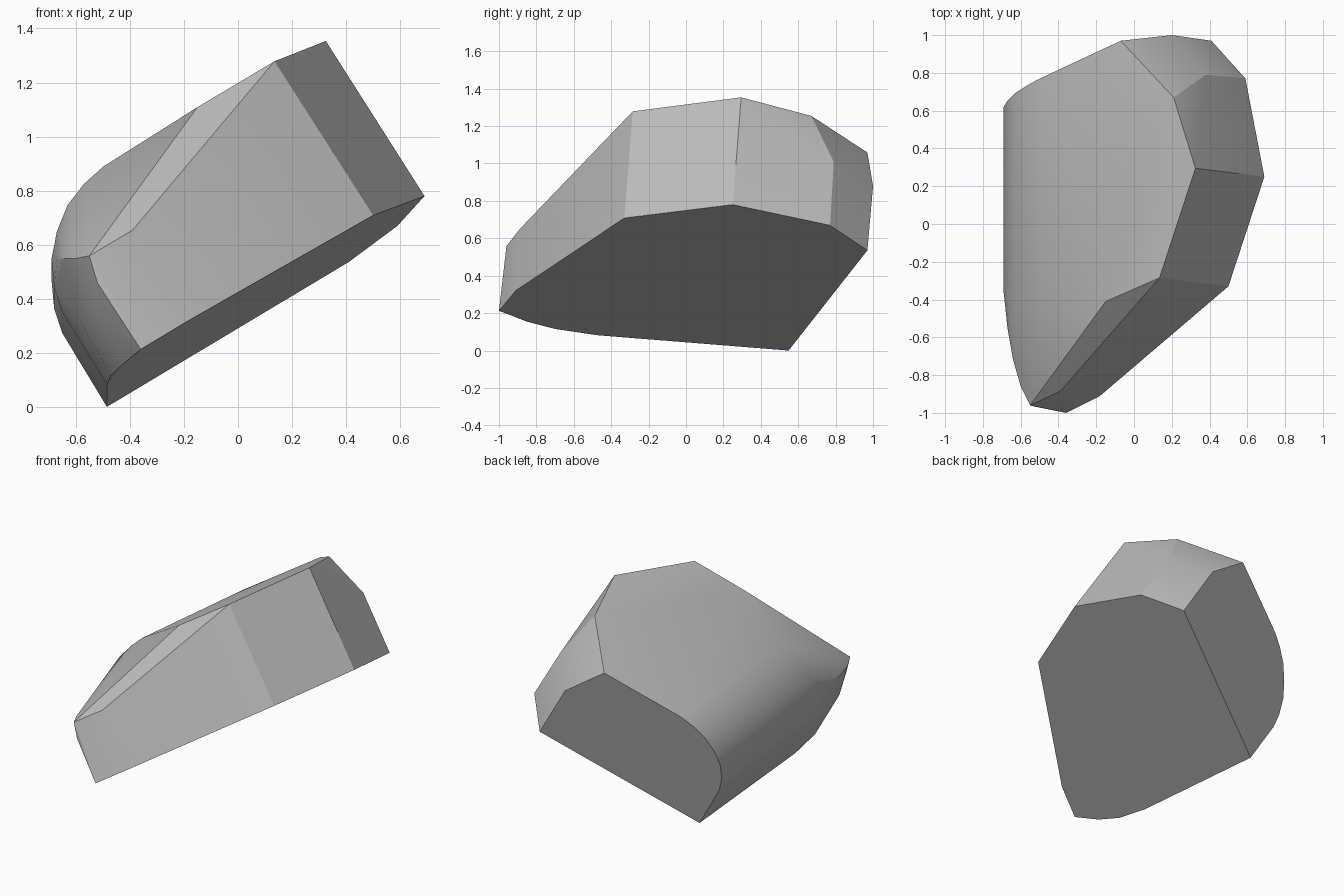
import bpy, bmesh, math

if "Cube" in bpy.data.objects:
    bpy.data.objects.remove(bpy.data.objects["Cube"], do_unlink=True)

# one stone grey
stone = bpy.data.materials.new("stone_grey")
stone.use_nodes = True
grey = (0.5, 0.5, 0.5, 1)
stone.diffuse_color = grey
stone.node_tree.nodes["Principled BSDF"].inputs["Base Color"].default_value = grey


def on_base(x, y):
    return (x, y, 0.645 * x - 0.088 * y + 0.358)


def on_top(x, y):
    return (x, y, 0.62 * x - 0.074 * y + 1.175)


# flat underside outline and flat top outline
corners = [on_base(x, y) for x, y in (
    (0.69, 0.25), (0.5, -0.33), (-0.18, -0.91), (-0.36, -1),
    (-0.43, -0.85), (-0.47, -0.7), (0.59, 0.77), (0.41, 0.97))]
corners += [on_top(x, y) for x, y in (
    (0.325, 0.295), (0.135, -0.285), (0.21, 0.67), (-0.07, 0.97))]

# chipped corners and rounded nose
corners += [(-0.15, -0.41, 1.11), (-0.39, -0.885, 0.655), (-0.55, -0.96, 0.56),
            (-0.52, -0.968, 0.46), (0.38, 0.79, 1.01), (0.2, 1.0, 0.88),
            (-0.67, -0.55, 0.55), (-0.64, -0.72, 0.55), (-0.6, -0.86, 0.55),
            (-0.59, -0.71, 0.33), (-0.54, -0.86, 0.34)]

# rounded left flank: one profile swept back to the flat rear cut
flank = [(-0.5, 0.865, -0.3), (-0.57, 0.8, -0.32), (-0.63, 0.72, -0.36),
         (-0.67, 0.62, -0.38), (-0.69, 0.52, -0.36), (-0.68, 0.41, -0.38),
         (-0.65, 0.32, -0.4), (-0.6, 0.24, -0.44), (-0.485, 0.045, -0.47)]
for x, z, front in flank:
    back = (0.2985 * x + 0.281 * z + 0.693) / 1.0225
    corners += [(x, y, z - 0.08 * y) for y in (front, back)]

# wrap the corners in a convex skin and merge the flat facets
bm = bmesh.new()
for c in corners:
    bm.verts.new(c)
hull = bmesh.ops.convex_hull(bm, input=bm.verts)
loose = [v for v in bm.verts if not v.link_faces]
bmesh.ops.delete(bm, geom=loose, context='VERTS')
bmesh.ops.dissolve_limit(bm, angle_limit=math.radians(2.5),
                         verts=bm.verts, edges=bm.edges)
bmesh.ops.recalc_face_normals(bm, faces=bm.faces)
mesh = bpy.data.meshes.new("rock")
bm.to_mesh(mesh)
bm.free()
mesh.materials.append(stone)
rock = bpy.data.objects.new("rock", mesh)
bpy.context.collection.objects.link(rock)

# stand on the ground, soften only the rounded facets
low = min(v.co.z for v in mesh.vertices)
for v in mesh.vertices:
    v.co.z -= low
bpy.context.view_layer.objects.active = rock
rock.select_set(True)
bpy.ops.object.shade_smooth_by_angle(angle=math.radians(24))
